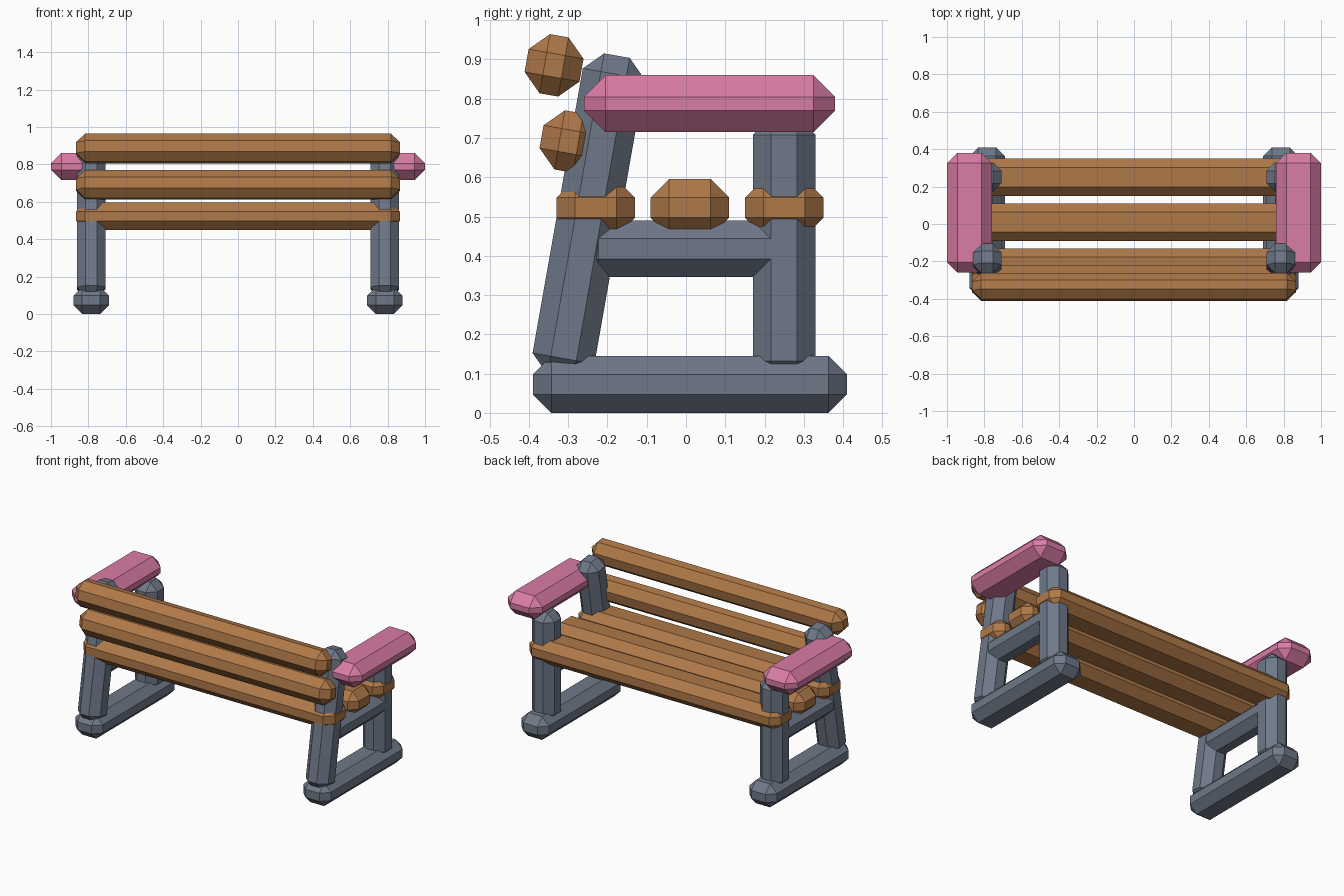
import bpy, bmesh
from math import radians
from mathutils import Matrix

cube = bpy.data.objects.get("Cube")
if cube:
    bpy.data.objects.remove(cube, do_unlink=True)


def make_material(name, rgb):
    mat = bpy.data.materials.new(name)
    mat.use_nodes = True
    mat.diffuse_color = (*rgb, 1)
    for node in mat.node_tree.nodes:
        if node.type == 'BSDF_PRINCIPLED':
            node.inputs["Base Color"].default_value = (*rgb, 1)
    return mat


wood = make_material("brown wood", (0.43, 0.19, 0.065))
metal = make_material("slate grey", (0.16, 0.19, 0.25))
pad = make_material("pink pad", (0.70, 0.20, 0.38))

TILT = radians(-10)   # lean of the back legs and the backrest
BEVEL = 0.047


def beam(name, center, size, mat, tilt=0.0, bevel=BEVEL):
    """A box with chamfered edges, optionally leaning about the x axis."""
    bm = bmesh.new()
    bmesh.ops.create_cube(bm, size=1)
    bmesh.ops.scale(bm, vec=size, verts=bm.verts)
    bmesh.ops.bevel(bm, geom=bm.edges[:], offset=bevel, segments=1,
                    affect='EDGES', profile=0.5)
    bmesh.ops.transform(bm, matrix=Matrix.Rotation(tilt, 4, 'X'), verts=bm.verts)
    bmesh.ops.recalc_face_normals(bm, faces=bm.faces)
    mesh = bpy.data.meshes.new(name)
    bm.to_mesh(mesh)
    bm.free()
    mesh.materials.append(mat)
    obj = bpy.data.objects.new(name, mesh)
    obj.location = center
    bpy.context.collection.objects.link(obj)
    return obj


# Side frames with armrests
for side, s in (("left", 1), ("right", -1)):
    x = s * 0.785
    beam(f"{side}_foot", (x, 0.01, 0.0725), (0.19, 0.80, 0.145), metal)
    beam(f"{side}_front_leg", (x, 0.25, 0.42), (0.154, 0.16, 0.67), metal)
    beam(f"{side}_back_leg", (x, -0.248, 0.501), (0.154, 0.16, 0.83), metal, TILT)
    beam(f"{side}_seat_rail", (x, 0.01, 0.418), (0.152, 0.56, 0.145), metal)
    beam(f"{side}_armrest", (s * 0.88, 0.06, 0.7875), (0.24, 0.64, 0.145), pad,
         bevel=0.055)

# Seat slats
for name, y in (("back", -0.23), ("middle", 0.01), ("front", 0.25)):
    beam(f"{name}_seat_slat", (0, y, 0.5225), (1.73, 0.20, 0.145), wood)

# Backrest slats
for name, y, z in (("lower", -0.298, 0.691), ("upper", -0.336, 0.885)):
    beam(f"{name}_backrest_slat", (0, y, z), (1.73, 0.142, 0.153), wood, TILT)
